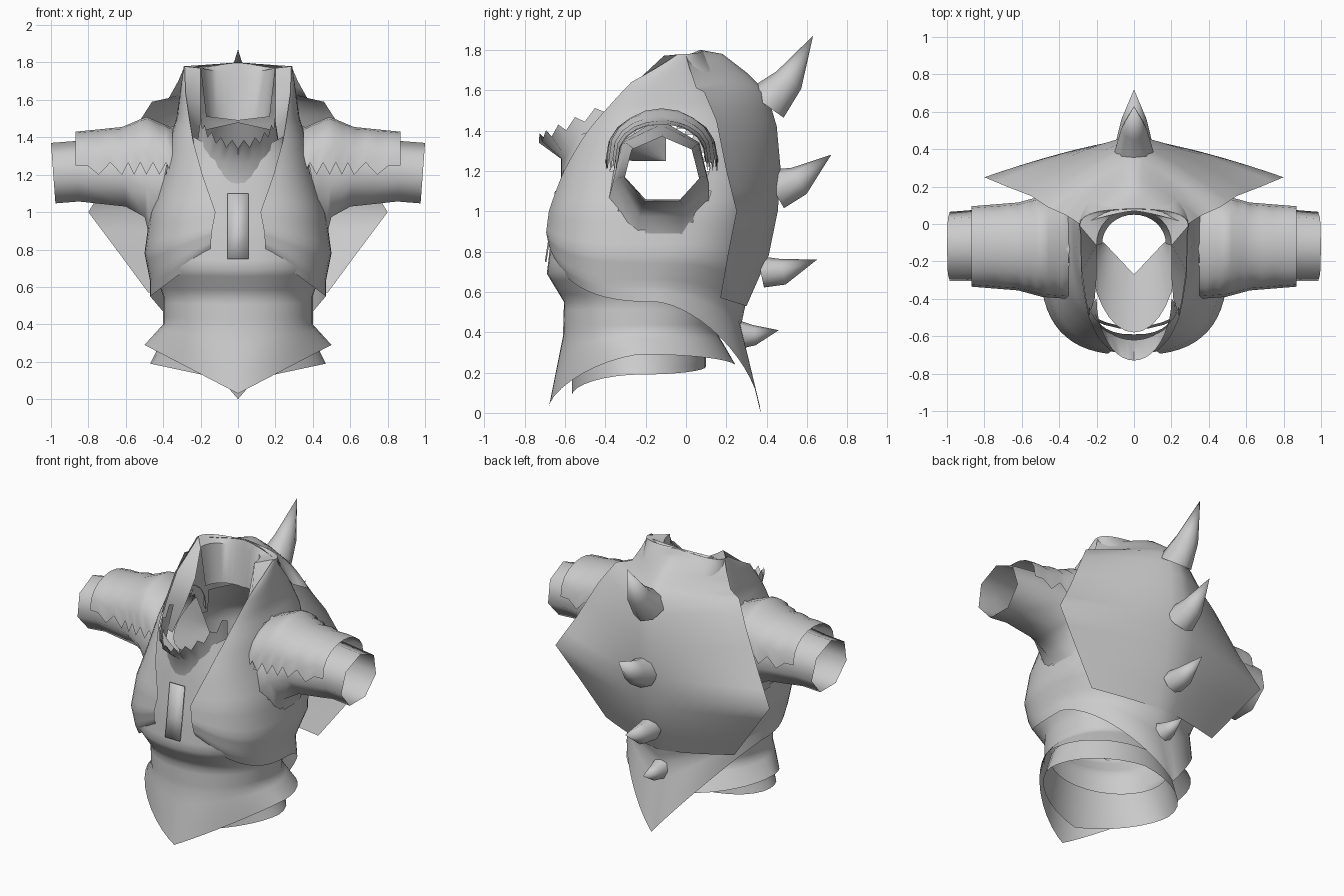
import bpy, bmesh, math
from mathutils import Vector

cube = bpy.data.objects.get("Cube")
if cube:
    bpy.data.objects.remove(cube, do_unlink=True)

grey = bpy.data.materials.new("plain grey")
grey.use_nodes = True
COLOUR = (0.6, 0.6, 0.6, 1)
grey.diffuse_color = COLOUR
grey.node_tree.nodes["Principled BSDF"].inputs["Base Color"].default_value = COLOUR


def sheet(name, rows, closed=False, mirror=False, armhole=False):
    """Skin a grid of points; optionally close it, mirror it, open the armholes."""
    bm = bmesh.new()
    grid = [[bm.verts.new(p) for p in row] for row in rows]
    n = len(rows[0])
    for a, b in zip(grid, grid[1:]):
        for i in range(n if closed else n - 1):
            j = (i + 1) % n
            bm.faces.new((a[i], a[j], b[j], b[i]))
    bmesh.ops.remove_doubles(bm, verts=bm.verts, dist=0.0005)
    if armhole:
        inside = []
        for f in bm.faces:
            c = f.calc_center_median()
            if abs(c.x) > 0.2 and math.hypot((c.y + 0.12) / .23, (c.z - 1.17) / .28) < 1:
                inside.append(f)
        bmesh.ops.delete(bm, geom=inside, context='FACES')
    bmesh.ops.recalc_face_normals(bm, faces=bm.faces)
    mesh = bpy.data.meshes.new(name)
    bm.to_mesh(mesh)
    bm.free()
    mesh.materials.append(grey)
    ob = bpy.data.objects.new(name, mesh)
    bpy.context.collection.objects.link(ob)
    bpy.ops.object.select_all(action='DESELECT')
    ob.select_set(True)
    bpy.context.view_layer.objects.active = ob
    bpy.ops.object.shade_smooth_by_angle(angle=math.radians(58))
    if mirror:
        ob.modifiers.new("Mirror", 'MIRROR')
    return ob


def blend(keys, steps):
    """Interpolate linearly between rows of parameters."""
    out = []
    for a, b in zip(keys, keys[1:]):
        for s in range(steps):
            out.append([p + (q - p) * s / steps for p, q in zip(a, b)])
    return out + [list(keys[-1])]


def power(v, e):
    return math.copysign(abs(v) ** e, v)


def arc(key, a0, a1, n):
    """Section from angle 0 at the front to pi at the back; exponents set its squareness."""
    hw, yf, yb, zf, zs, zb, e_front, e_back = key[:8]
    pts = []
    for i in range(n):
        a = a0 + (a1 - a0) * i / (n - 1)
        front = math.cos(a) > 0
        e = e_front if front else e_back
        s, c = power(math.sin(a), e), power(math.cos(a), e)
        z_end = zf if front else zb
        pts.append((hw * s, (yf + yb) / 2 + c * (yf - yb) / 2,
                    z_end + (zs - z_end) * abs(s)))
    return pts


# Shirt: half width, front y, back y, front z, side z, back z, front and back exponents
shirt = [(.50, -.68, .25, .03, .29, .23, 1.3, 1), (.40, -.61, .14, .38, .40, .42, .95, .9),
         (.40, -.605, .16, .55, .55, .52, .9, .9), (.45, -.69, .24, .69, .70, .70, .8, .8),
         (.48, -.665, .28, .90, .90, .90, .75, .75), (.39, -.615, .30, 1.18, 1.2, 1.2, .75, .75),
         (.27, -.59, .14, 1.27, 1.42, 1.48, .75, .9)]
sheet("shirt", [arc(k, 0, math.tau, 41) for k in blend(shirt, 4)], armhole=True)

# Inner skirt under the shirt hem
skirt = [(.39, -.55, .08, .38, .38, .38, 1, 1), (.44, -.565, .10, .20, .25, .28, 1.05, 1),
         (.47, -.565, .10, .09, .19, .23, 1.1, 1)]
sheet("inner_skirt", [arc(k, 0, math.tau, 33) for k in blend(skirt, 2)])

# Vest with high collar and pointed tail; last value is the front edge x
vest = [(.47, -.67, .37, .90, .55, 0, .8, 1.25, .15), (.47, -.69, .27, .92, .63, .42, .78, 1, .145),
        (.50, -.70, .32, .94, .78, .65, .75, .8, .14), (.47, -.685, .36, 1, 1, 1, .75, .75, .12),
        (.41, -.63, .38, 1.2, 1.2, 1.2, .75, .75, .19),
        (.37, -.56, .36, 1.38, 1.38, 1.38, .75, .75, .24),
        (.33, -.50, .31, 1.5, 1.5, 1.5, .75, .75, .26),
        (.31, -.40, .22, 1.64, 1.64, 1.64, .75, .75, .28),
        (.29, -.10, .08, 1.78, 1.78, 1.80, .75, .8, .285)]
sheet("vest", [arc(k, math.asin((k[8] / k[0]) ** (1 / k[6])), math.pi, 29)
               for k in blend(vest, 4)], mirror=True, armhole=True)

# Collar lip folding into the inner neck lining
lining = [(.29, -.10, .08, 1.78, 1.78, 1.80, 1, .8), (.20, -.30, .07, 1.77, 1.77, 1.73, 1, .9),
          (.17, -.26, .05, 1.50, 1.51, 1.49, 1, 1)]
sheet("collar_lining", [arc(k, math.pi / 2, math.pi * 1.5, 17) for k in lining])

# Collar lapels turned in toward the neck
lapel = [(.29, 0, 1.78, .20, -.11, 1.77), (.28, -.25, 1.64, .20, -.17, 1.58),
         (.26, -.39, 1.50, .20, -.28, 1.44), (.24, -.49, 1.38, .21, -.40, 1.30)]
sheet("collar_lapel", [(k[:3], k[3:]) for k in lapel], mirror=True)

# Throat lining sloping in from the neckline to a pointed inner edge
outer, middle, inner = [], [], []
for i in range(17):
    a = math.pi * (i / 16 - .5)
    s, c = math.sin(a), math.cos(a)
    p = Vector((.24 * s, -.10 - .48 * c, 1.42 - .12 * c))
    q = Vector((.16 * s, -.10 - .17 * (1 - abs(s)), 1.25))
    outer.append(p)
    middle.append(p.lerp(q, .5))
    inner.append(q)
sheet("throat_lining", [outer, middle, inner])

# Back shell: edge x, edge y, back y, edge z, centre z
shell = [(.29, .0, .07, 1.77, 1.80), (.32, .02, .18, 1.70, 1.78),
         (.37, .05, .31, 1.61, 1.68), (.46, .09, .40, 1.59, 1.59),
         (.55, .15, .45, 1.45, 1.42), (.68, .20, .47, 1.2, 1.2),
         (.80, .25, .455, 1.0, 1.0), (.65, .21, .41, .80, .78), (.48, .17, .30, .57, .53)]


def shell_row(k):
    ex, ey, yb, ez, zc = k
    row = []
    for i in range(17):
        s = (i - 8) / 8
        t = abs(s) ** 1.35
        row.append((ex * s, yb + (ey - yb) * t, zc + (ez - zc) * t))
    return row


sheet("back_shell", [shell_row(k) for k in blend(shell, 2)])

# Back spikes: base, middle and tip as (y, z), then base and middle radius
spikes = [((.39, 1.53), (.51, 1.65), (.63, 1.87), .115, .075),
          ((.43, 1.11), (.56, 1.15), (.72, 1.28), .11, .075),
          ((.37, .70), (.48, .70), (.65, .76), .08, .065),
          ((.25, .39), (.34, .385), (.46, .41), .075, .05)]
for number, (base, mid, tip, r0, r1) in enumerate(spikes, 1):
    rows = []
    for (y, z), r in ((base, r0), (mid, r1), (tip, 0)):
        d = Vector((tip[0] - base[0], tip[1] - base[1])).normalized()
        ring = [math.tau * i / 8 for i in range(8)]
        rows.append([(r * .9 * math.cos(a), y - d.y * r * math.sin(a),
                      z + d.x * r * math.sin(a)) for a in ring])
    sheet(f"back_spike_{number}", rows, closed=True)

# Sleeves: top x, bottom x, front y, back y, bottom z, top z
sleeve = [(.34, .47, -.39, .12, .80, 1.46), (.48, .50, -.37, .12, .95, 1.43),
          (.62, .60, -.34, .11, 1.01, 1.41), (.87, .85, -.31, .08, 1.04, 1.38),
          (1.0, .975, -.31, .07, 1.03, 1.37)]
rows = []
for xt, xb, yf, yb, z0, z1 in sleeve:
    row = []
    for i in range(7):
        a = math.tau * i / 7
        t = (1 + math.cos(a)) / 2
        row.append((xb + (xt - xb) * t, (yf + yb) / 2 + (yb - yf) / 2 * math.sin(a),
                    z0 + (z1 - z0) * t))
    rows.append(row)
sheet("sleeve", rows, closed=True, mirror=True)

# Shoulder pads with a ragged lower edge: x, half depth, top z
pad = [(.35, .28, 1.45), (.49, .27, 1.51), (.62, .235, 1.455), (.87, .215, 1.43)]
rows = []
for i, (x, r, top) in enumerate(blend(pad, 4)):
    low = 1.25 if x > .75 else 1.2 + .065 * (i % 2)
    rows.append([(x, -.12 - r * math.cos(math.pi * j / 10),
                  low + (top - low) * math.sin(math.pi * j / 10) ** .8)
                 for j in range(11)])
sheet("shoulder_pad", rows, mirror=True)

# Toothed jaw at the front of the neck: half width, front y, side y, front z, side z
jaw = [(.23, -.62, -.46, 1.10, 1.20), (.22, -.62, -.42, 1.26, 1.36),
       (.20, -.73, -.40, 1.36, 1.51)]
rows = []
for level, (hw, yf, ys, zf, zs) in enumerate(jaw):
    row = []
    for i in range(21):
        a = math.pi * (i / 20 - .5)
        s, c = math.sin(a), math.cos(a)
        tooth = (.025 if i % 2 else -.02) if level == 2 else 0
        row.append((hw * s, ys + (yf - ys) * c, zs + (zf - zs) * c + tooth))
    rows.append(row)
sheet("toothed_jaw", rows)

# Front fastening strip
strip = sheet("front_strip", [[(x, y, z) for x in (-.055, .055)]
                              for y, z in ((-.70, .75), (-.68, .88), (-.65, 1.1))])
strip.modifiers.new("Thickness", 'SOLIDIFY').thickness = .008
